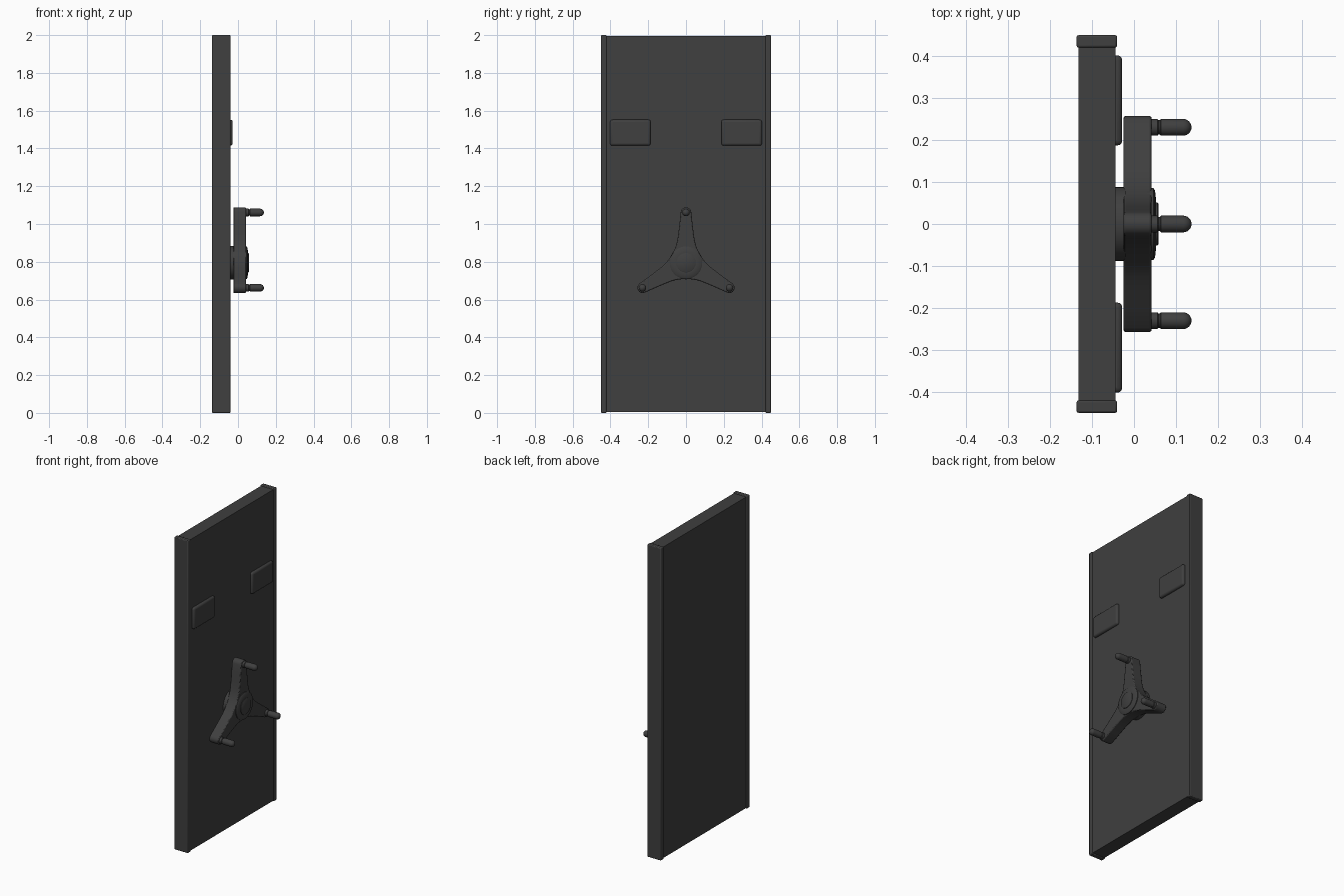
import bpy, bmesh
from math import sin, cos, pi, radians
from mathutils import Matrix, Vector

if "Cube" in bpy.data.objects:
    bpy.data.objects.remove(bpy.data.objects["Cube"])

dark = bpy.data.materials.new("dark_metal")
dark.diffuse_color = (0.05, 0.05, 0.05, 1)
dark.use_nodes = True
dark.node_tree.nodes["Principled BSDF"].inputs["Base Color"].default_value = dark.diffuse_color
CENTRE_Z = 0.795


def finish(name, bm, bevel=0, segments=2, angle=35):
    bmesh.ops.recalc_face_normals(bm, faces=bm.faces)
    mesh = bpy.data.meshes.new(name)
    bm.to_mesh(mesh)
    bm.free()
    mesh.materials.append(dark)
    obj = bpy.data.objects.new(name, mesh)
    bpy.context.collection.objects.link(obj)
    bpy.ops.object.select_all(action='DESELECT')
    bpy.context.view_layer.objects.active = obj
    obj.select_set(True)
    bpy.ops.object.shade_smooth_by_angle(angle=radians(angle))
    if bevel:
        mod = obj.modifiers.new("bevel", 'BEVEL')
        mod.width, mod.segments = bevel, segments
        mod.limit_method, mod.angle_limit = 'ANGLE', radians(40)
    return obj


def box(name, lo, hi, bevel=0, segments=2):
    bm = bmesh.new()
    lo, hi = Vector(lo), Vector(hi)
    bmesh.ops.create_cube(bm, size=1, matrix=Matrix.Translation((lo + hi) / 2)
                          @ Matrix.Diagonal((*(hi - lo), 1)))
    return finish(name, bm, bevel, segments)


def lathe_x(name, profile, y, z, steps=32):
    """Revolve (x, radius) points around an axis along x."""
    bm = bmesh.new()
    vs = [bm.verts.new((x, y + r, z)) for x, r in profile]
    es = [bm.edges.new(p) for p in zip(vs, vs[1:])]
    bmesh.ops.spin(bm, geom=vs + es, cent=(0, y, z), axis=(1, 0, 0),
                   angle=2 * pi, steps=steps, use_duplicate=False)
    bmesh.ops.remove_doubles(bm, verts=bm.verts, dist=1e-5)
    return finish(name, bm)


# Door slab and the thicker side stiles
box("door_panel", (-0.132, -0.425, 0.005), (-0.044, 0.425, 1.995))
for side, name in ((-1, "left_stile"), (1, "right_stile")):
    a, b = sorted((side * 0.42, side * 0.45))
    box(name, (-0.137, a, 0), (-0.04, b, 2), 0.005)

# Raised plates with sloped borders
for side, name in ((-1, "left_plate"), (1, "right_plate")):
    a, b = sorted((side * 0.187, side * 0.402))
    plate = box(name, (-0.06, a, 1.415), (-0.028, b, 1.552), 0.012, 3)

# Three-armed wheel: one half-arm outline mirrored and turned three times
half = [(0.0425, 0.0736), (0.068, 0.062), (0.09, 0.053), (0.118, 0.046),
        (0.16, 0.04), (0.21, 0.034)]
half += [(0.265 + 0.028 * cos(t), 0.028 * sin(t))
         for t in (radians(d) for d in (82, 62, 42, 21, 0))]
arm = [(r, -w) for r, w in half[1:]] + [(r, w) for r, w in half[-2::-1]]
bm = bmesh.new()
ring = []
for k in range(3):
    c, s = cos(pi / 2 + k * 2 * pi / 3), sin(pi / 2 + k * 2 * pi / 3)
    ring += [bm.verts.new((-0.025, r * c - w * s, CENTRE_Z + r * s + w * c))
             for r, w in arm]
face = bm.faces.new(ring)
out = bmesh.ops.extrude_face_region(bm, geom=[face], use_keep_orig=True)
bmesh.ops.translate(bm, vec=(0.067, 0, 0),
                    verts=[v for v in out['geom'] if isinstance(v, bmesh.types.BMVert)])
finish("wheel_arms", bm, 0.005)

# Hub: collar on the door, front boss and centre cap
lathe_x("hub_collar", [(-0.06, 0), (-0.06, 0.088), (-0.02, 0.088), (-0.02, 0)], 0, CENTRE_Z, 40)
lathe_x("hub_boss", [(0.03, 0), (0.03, 0.086), (0.046, 0.086), (0.05, 0.08),
                     (0.053, 0.055), (0.053, 0)], 0, CENTRE_Z, 40)
lathe_x("hub_cap", [(0.045, 0), (0.045, 0.051), (0.056, 0.051), (0.058, 0.048),
                    (0.058, 0)], 0, CENTRE_Z, 40)

# Rounded grips at the arm tips
grip = [(0.03, 0), (0.03, 0.02), (0.056, 0.02), (0.058, 0.017), (0.062, 0.017),
        (0.064, 0.02)]
grip += [(0.117 + 0.02 * sin(t), 0.02 * cos(t)) for t in (i * pi / 12 for i in range(6))]
grip += [(0.137, 0)]
for k in range(3):
    a = pi / 2 + k * 2 * pi / 3
    lathe_x(f"grip_{k + 1}", grip, 0.266 * cos(a), CENTRE_Z + 0.266 * sin(a), 20)
